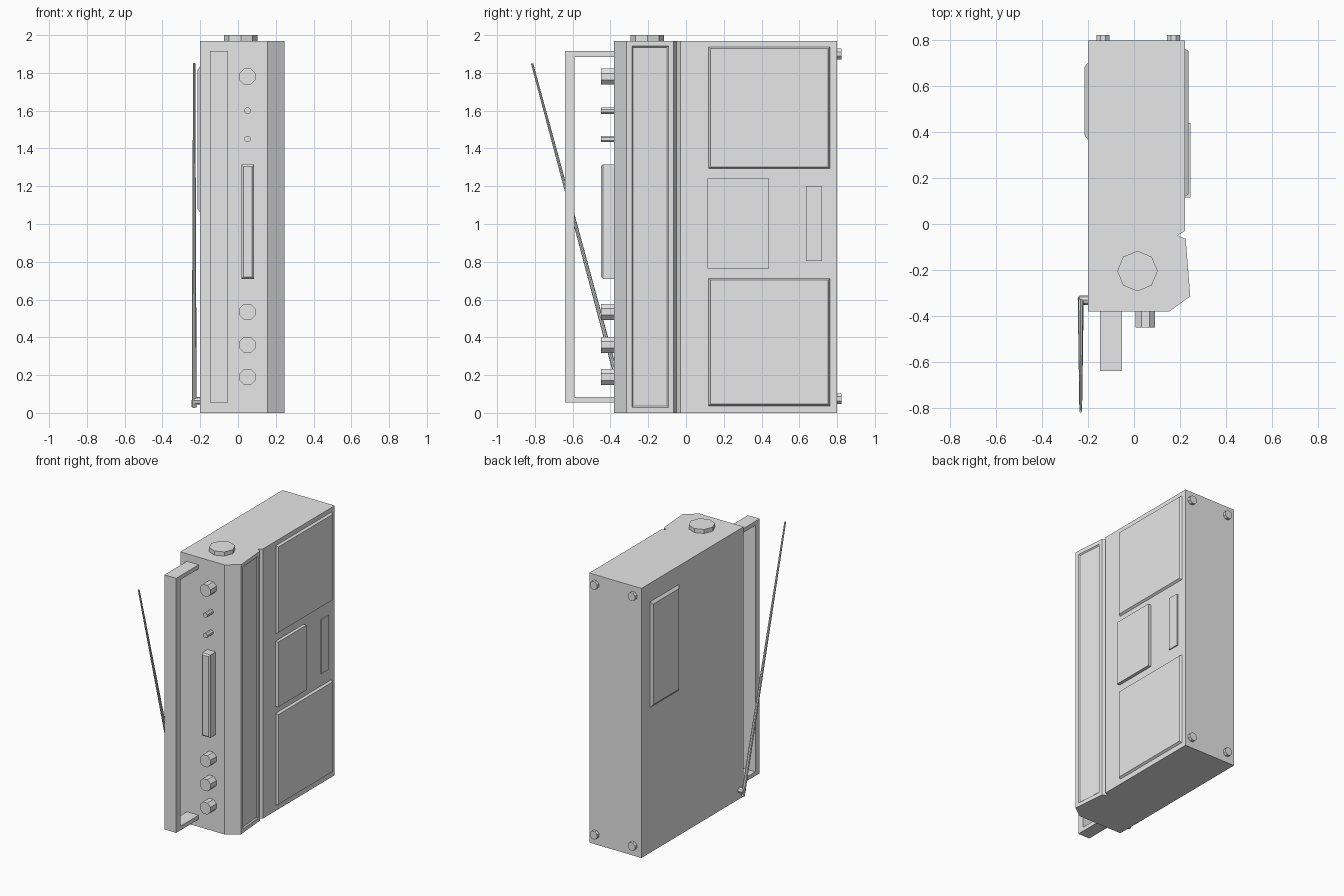
import bpy, bmesh, math
from mathutils import Vector

if "Cube" in bpy.data.objects:
    bpy.data.objects.remove(bpy.data.objects["Cube"])

grey = bpy.data.materials.new("plain_grey")
grey.use_nodes = True
grey.diffuse_color = (0.8, 0.8, 0.8, 1)
grey.node_tree.nodes["Principled BSDF"].inputs["Base Color"].default_value = (0.8, 0.8, 0.8, 1)


def finish(name, bm):
    bmesh.ops.recalc_face_normals(bm, faces=bm.faces)
    mesh = bpy.data.meshes.new(name)
    bm.to_mesh(mesh)
    bm.free()
    mesh.materials.append(grey)
    obj = bpy.data.objects.new(name, mesh)
    bpy.context.collection.objects.link(obj)
    return obj


def prism(points, direction):
    """Extrude a closed outline along a vector."""
    bm = bmesh.new()
    face = bm.faces.new([bm.verts.new(p) for p in points])
    made = bmesh.ops.extrude_face_region(bm, geom=[face])["geom"]
    moved = [v for v in made if isinstance(v, bmesh.types.BMVert)]
    bmesh.ops.translate(bm, vec=direction, verts=moved)
    bmesh.ops.recalc_face_normals(bm, faces=bm.faces)
    return bm


def panel(name, lo, hi, outward, taper):
    """Box whose outward-facing side is narrowed by taper all round."""
    lo, hi, out = Vector(lo), Vector(hi), Vector(outward)
    mid, size = (lo + hi) / 2, hi - lo
    bm = bmesh.new()
    bmesh.ops.create_cube(bm, size=1)
    for v in bm.verts:
        outer = v.co.dot(out) > 0
        for i in range(3):
            inset = taper if outer and not out[i] else 0
            v.co[i] = mid[i] + math.copysign(size[i] / 2 - inset, v.co[i])
    return finish(name, bm)


def rod(name, a, b, r1, r2=None, sides=8, turn=0):
    """Straight cylinder or taper between two points."""
    a, b = Vector(a), Vector(b)
    bm = bmesh.new()
    bmesh.ops.create_cone(bm, cap_ends=True, segments=sides, radius1=r1,
                          radius2=r1 if r2 is None else r2, depth=(b - a).length)
    for v in bm.verts:
        x, y = v.co.x, v.co.y
        v.co.x = x * math.cos(turn) - y * math.sin(turn)
        v.co.y = x * math.sin(turn) + y * math.cos(turn)
    rot = Vector((0, 0, 1)).rotation_difference(b - a).to_matrix()
    for v in bm.verts:
        v.co = rot @ v.co + (a + b) / 2
    return finish(name, bm)


# Case with chamfered edge, sloping tuner strip and groove
outline = [(-0.2, -0.38), (0.155, -0.38), (0.245, -0.315), (0.225, -0.065),
           (0.19, -0.05), (0.222, -0.03), (0.222, 0.8), (-0.2, 0.8)]
bm = prism([(x, y, 0) for x, y in outline], (0, 0, 1.97))
strip = [f for f in bm.faces if f.normal.x > 0.9 and f.calc_center_median().y < -0.1]
bmesh.ops.inset_region(bm, faces=strip, thickness=0.028, use_even_offset=True)
bmesh.ops.inset_region(bm, faces=strip, thickness=0.008, depth=-0.008, use_even_offset=True)
finish("case", bm)

# Speaker panels, cassette door and counter window
for name, z0, z1 in (("lower_speaker", 0.03, 0.72), ("upper_speaker", 1.285, 1.945)):
    panel(name, (0.21, 0.112, z0), (0.237, 0.77, z1), (1, 0, 0), 0.017)
panel("cassette_door", (0.21, 0.115, 0.765), (0.245, 0.44, 1.24), (1, 0, 0), 0)
panel("counter_window", (0.21, 0.635, 0.805), (0.23, 0.72, 1.2), (1, 0, 0), 0)

# Battery cover on the rear face
panel("battery_cover", (-0.215, 0.365, 1.06), (-0.199, 0.705, 1.835), (-1, 0, 0), 0.02)

# Control knobs, buttons and slider block
for i, (z, r) in enumerate([(0.19, 0.046), (0.36, 0.046), (0.535, 0.046),
                            (1.45, 0.018), (1.6, 0.018), (1.78, 0.046)]):
    rod(f"control_knob_{i + 1}", (0.05, -0.37, z), (0.05, -0.45, z), r,
        turn=math.pi / 8)
panel("slider_block", (0.018, -0.44, 0.71), (0.085, -0.37, 1.315), (0, -1, 0), 0)
panel("slider_cap", (0.018, -0.45, 0.71), (0.085, -0.44, 1.315), (0, -1, 0), 0.01)

# Tuning dial on the end
rod("tuning_dial", (0.015, -0.205, 1.96), (0.015, -0.205, 2.0), 0.088)

# Carrying handle
handle = [(-0.37, 0.055), (-0.64, 0.055), (-0.64, 1.915), (-0.37, 1.915),
          (-0.37, 1.885), (-0.59, 1.885), (-0.59, 0.085), (-0.37, 0.085)]
finish("handle", prism([(-0.147, y, z) for y, z in handle], (0.095, 0, 0)))

# Aerial and its pivot
rod("aerial_pivot", (-0.19, -0.332, 0.065), (-0.238, -0.332, 0.065), 0.02)
rod("aerial", (-0.232, -0.325, 0.03), (-0.232, -0.815, 1.85), 0.013, 0.006)

# Feet
for x in (-0.135, 0.172):
    for z in (0.075, 1.9):
        rod("foot", (x, 0.79, z), (x, 0.823, z), 0.031, turn=math.pi / 8)
